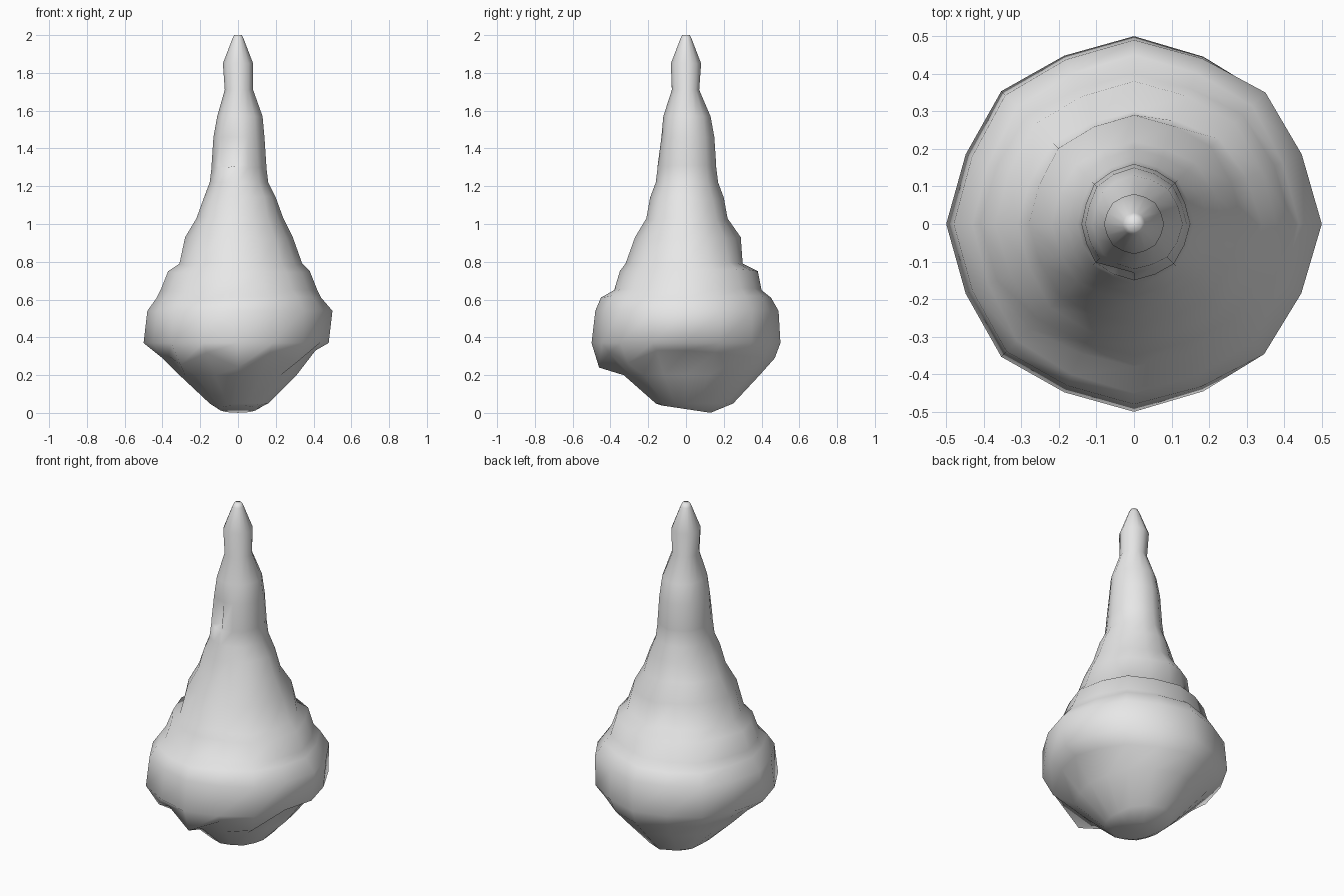
import bpy
import bmesh
from math import cos, sin, tau

# Remove the default object
default_cube = bpy.data.objects.get("Cube")
if default_cube:
    bpy.data.objects.remove(default_cube, do_unlink=True)

SIDES = 16

# Rings from base to tip: height, then reach to right, left, front and back
RINGS = [
    (.05, .15, .16, .16, .25),
    (.2, .31, .31, .33, .39),
    (.29, .4, .41, .46, .47),
    (.37, .5, .48, .5, .5),
    (.54, .48, .5, .48, .49),
    (.61, .43, .44, .45, .45),
    (.65, .41, .42, .38, .4),
    (.75, .37, .38, .35, .38),
    (.79, .31, .34, .32, .3),
    (.93, .28, .29, .27, .29),
    (1.03, .22, .24, .21, .22),
    (1.14, .18, .2, .19, .2),
    (1.22, .15, .16, .16, .17),
    (1.3, .14, .15, .15, .16),
    (1.31, .14, .15, .15, .16),
    (1.46, .13, .14, .13, .15),
    (1.57, .11, .13, .12, .13),
    (1.71, .07, .08, .075, .07),
    (1.85, .08, .08, .08, .08),
    (1.98, .03, .03, .03, .03),
    (2, .02, .02, .02, .02),
]


def ring_point(ring, index):
    """Blend the four reaches of a ring and add its hand-shaped unevenness."""
    z, right, left, front, back = ring
    angle = tau * index / SIDES
    c, s = cos(angle), sin(angle)
    radius = c * c * (left if c > 0 else right) + s * s * (back if s > 0 else front)
    corner = index % 2 == 0
    if not corner:
        radius *= .97
    # Scalloped lip under the front of the bulb
    if .25 < z < .35:
        z += max(0, -s) * (-.05 if corner else .03)
        z += .04 * max(0, c) ** 4
    # Wavy folds up the cone
    if .6 < z < 1.2:
        z += .012 * sin(2 * angle) * cos(angle + z * 8)
    # Small pocket in the front of the neck
    if ring[0] == 1.31 and index == 11:
        radius -= .04
    return radius * c, radius * s, z


def make_material(name, colour):
    material = bpy.data.materials.new(name)
    material.use_nodes = True
    material.diffuse_color = colour
    shader = material.node_tree.nodes["Principled BSDF"]
    shader.inputs["Base Color"].default_value = colour
    return material


def bridge(bm, lower, upper):
    for i in range(SIDES):
        j = (i + 1) % SIDES
        bm.faces.new((lower[i], lower[j], upper[j], upper[i]))


# Tapered body
bm = bmesh.new()
loops = [[bm.verts.new(ring_point(ring, i)) for i in range(SIDES)] for ring in RINGS]

# Tilted underside
foot = []
for i in range(SIDES):
    angle = tau * i / SIDES
    x, y = .1 * cos(angle), .13 * sin(angle)
    foot.append(bm.verts.new((x, y, .02 - .15 * y)))
loops.insert(0, foot)

for lower, upper in zip(loops, loops[1:]):
    bridge(bm, lower, upper)
bm.faces.new(list(reversed(foot)))
bm.faces.new(loops[-1])
bmesh.ops.recalc_face_normals(bm, faces=bm.faces)
for face in bm.faces:
    face.smooth = True

mesh = bpy.data.meshes.new("tapered_body")
bm.to_mesh(mesh)
bm.free()
mesh.materials.append(make_material("light grey", (.8, .8, .8, 1)))
body = bpy.data.objects.new("tapered_body", mesh)
bpy.context.collection.objects.link(body)
